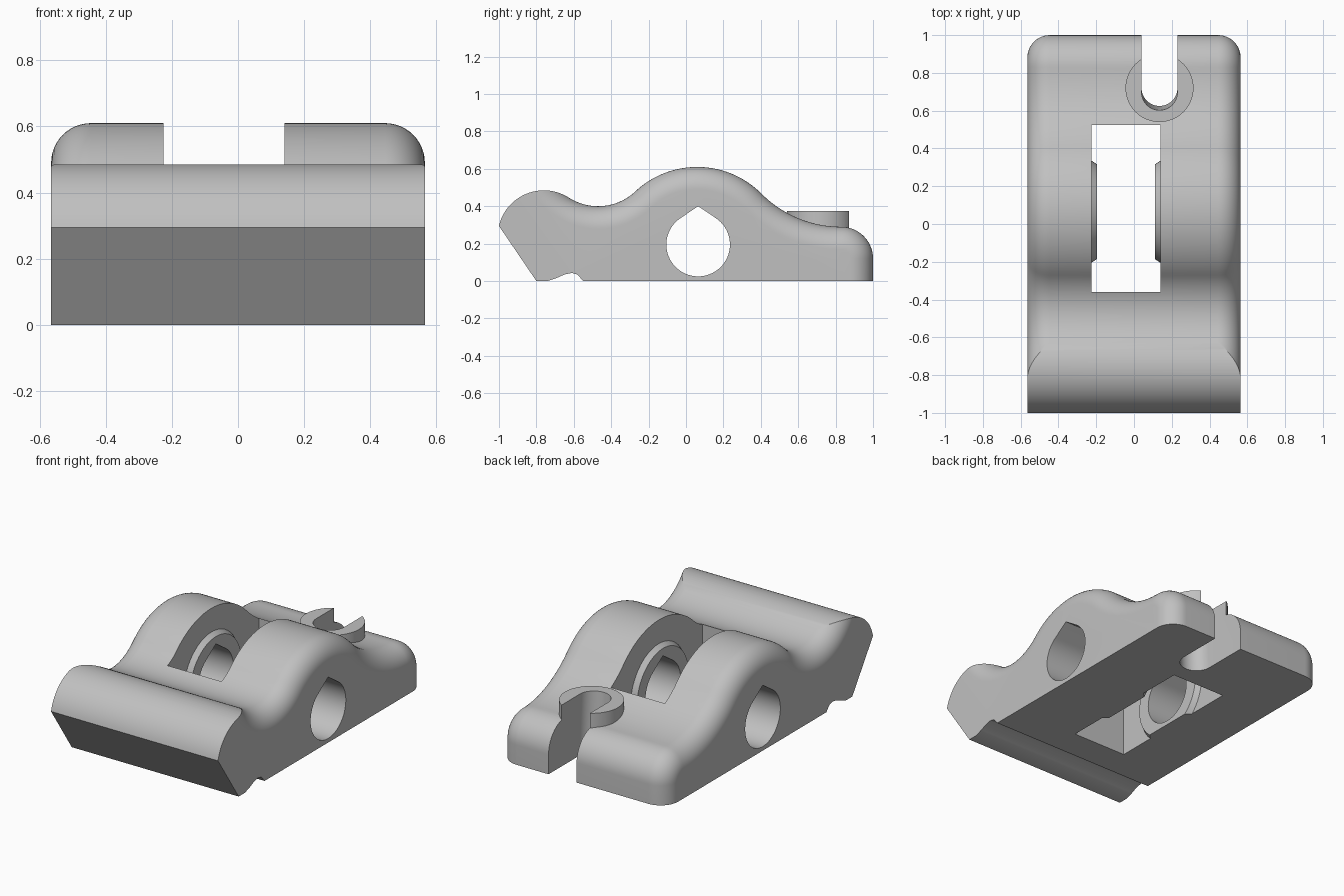
import bpy, bmesh
from math import sin, cos, pi, atan2, hypot, acos

if "Cube" in bpy.data.objects:
    bpy.data.objects.remove(bpy.data.objects["Cube"])

HALF_W, ROUND = 0.565, 0.12


def arc(cy, cz, r, a0, a1, n=20):
    """Points on a circle, from angle a0 to a1."""
    return [(cy + r * cos(a0 + (a1 - a0) * i / n), cz + r * sin(a0 + (a1 - a0) * i / n))
            for i in range(n + 1)]


def loft(name, rings):
    """Closed solid through rings of 3D points with equal counts."""
    bm = bmesh.new()
    rows = [[bm.verts.new(p) for p in ring] for ring in rings]
    n = len(rows[0])
    for a, b in zip(rows, rows[1:]):
        for i in range(n):
            bm.faces.new((a[i], a[(i + 1) % n], b[(i + 1) % n], b[i]))
    bm.faces.new(rows[0][::-1])
    bm.faces.new(rows[-1])
    bmesh.ops.recalc_face_normals(bm, faces=bm.faces)
    mesh = bpy.data.meshes.new(name)
    bm.to_mesh(mesh)
    bm.free()
    ob = bpy.data.objects.new(name, mesh)
    bpy.context.collection.objects.link(ob)
    return ob


def prism_x(name, pts, x0, x1):
    return loft(name, [[(x, y, z) for y, z in pts] for x in (x0, x1)])


def combine(target, tool, operation):
    """Apply a boolean and discard the helper."""
    tool.hide_render = True
    mod = target.modifiers.new("combine", "BOOLEAN")
    mod.operation, mod.solver, mod.object = operation, "EXACT", tool
    bpy.context.view_layer.objects.active = target
    bpy.ops.object.modifier_apply(modifier=mod.name)
    bpy.data.objects.remove(tool)


# Tangent arcs of the top contour: (y, z, radius)
HEAD, VALLEY = (-0.76, 0.238, 0.247), (-0.47, 0.69, 0.29)
HILL, SADDLE, TAIL = (0.06, 0.126, 0.484), (0.83, 0.892, 0.602), (0.83, 0.12, 0.17)


def heading(a, b):
    return atan2(b[1] - a[1], b[0] - a[0])


def contour(d):
    """Top contour moved inward by d, from front to back."""
    up, down = heading(HILL, VALLEY), heading(HILL, SADDLE)
    pts = [(-1.3, -0.1), (-1.3, VALLEY[1])]
    pts += arc(VALLEY[0], VALLEY[1], VALLEY[2] + d, -pi, up - pi, 40)
    pts += arc(HILL[0], HILL[1], HILL[2] - d, up, down, 36)[1:]
    pts += arc(SADDLE[0], SADDLE[1], SADDLE[2] + d, down - pi, -pi / 2)[1:]
    pts += arc(TAIL[0], TAIL[1], TAIL[2] - d, pi / 2, 0, 16)[1:]
    return pts + [(TAIL[0] + TAIL[2] - d, -0.1)]


# Body with rounded flanks
steps = [i / 12 * pi / 2 for i in range(13)]
layers = [(HALF_W - ROUND + ROUND * sin(a), ROUND * (1 - cos(a))) for a in steps]
layers = [(-x, d) for x, d in reversed(layers)] + layers
body = loft("clamp_body", [[(x, y, z) for y, z in contour(d)] for x, d in layers])

# Central window
window = [(-0.36, -0.5), (0.525, -0.5), (0.525, 1), (-0.36, 1)]
combine(body, prism_x("window_cutter", window, -0.225, 0.14), "DIFFERENCE")

# Chamfered bosses on both window walls
HOLE_Y, HOLE_Z, HOLE_R = 0.065, 0.195, 0.17
for wall, face in ((-0.255, -0.195), (0.17, 0.11)):
    rings = [[(x, y, z) for y, z in arc(HOLE_Y, HOLE_Z, r, 0, 2 * pi, 64)[:-1]]
             for x, r in ((wall, 0.29), (face, 0.25))]
    combine(body, loft("pivot_boss", rings), "UNION")

# Washer seat around the bolt slot
BOLT_X, BOLT_Y = 0.135, 0.72
seat = [[(x, y, z) for x, y in arc(BOLT_X, BOLT_Y, 0.18, 0, 2 * pi, 64)[:-1]] for z in (0.15, 0.375)]
combine(body, loft("washer_seat", seat), "UNION")

# Nose, front bevel, underside groove and flat base
nose = arc(*HEAD, atan2(0.057, -0.24), heading(HEAD, VALLEY) + 0.005, 28)
groove = [(-0.55, 0), (-0.563, 0.015), (-0.58, 0.035), (-0.61, 0.043),
          (-0.65, 0.035), (-0.69, 0.017), (-0.74, 0), (-0.8, 0)]
side = nose + [(nose[-1][0], 1), (1.3, 1), (1.3, 0)] + groove
combine(body, prism_x("side_outline", side, -1, 1), "INTERSECT")

# Open bolt slot, leaning slightly forward at the top
slot = []
for z, shift in ((-0.1, 0.006), (0.5, -0.03)):
    pts = arc(BOLT_X, BOLT_Y + shift, 0.095, pi, 2 * pi, 24)
    pts += [(BOLT_X + 0.095, 1.3), (BOLT_X - 0.095, 1.3)]
    slot.append([(x, y, z) for x, y in pts])
combine(body, loft("slot_cutter", slot), "DIFFERENCE")

# Teardrop pivot hole
tip = 0.205
lean = acos(HOLE_R / tip)
drop = arc(HOLE_Y, HOLE_Z, HOLE_R, pi / 2 + lean, 5 * pi / 2 - lean, 56)
drop.append((HOLE_Y, HOLE_Z + tip))
combine(body, prism_x("hole_cutter", drop, -1, 1), "DIFFERENCE")

# Plain grey finish
grey = bpy.data.materials.new("light_grey")
grey.use_nodes = True
colour = (0.53, 0.53, 0.53, 1)
grey.diffuse_color = colour
grey.node_tree.nodes["Principled BSDF"].inputs["Base Color"].default_value = colour
body.data.materials.clear()
body.data.materials.append(grey)
for poly in body.data.polygons:
    poly.material_index = 0

bpy.ops.object.select_all(action="DESELECT")
body.select_set(True)
bpy.context.view_layer.objects.active = body
bpy.ops.object.shade_smooth_by_angle(angle=pi / 7)
